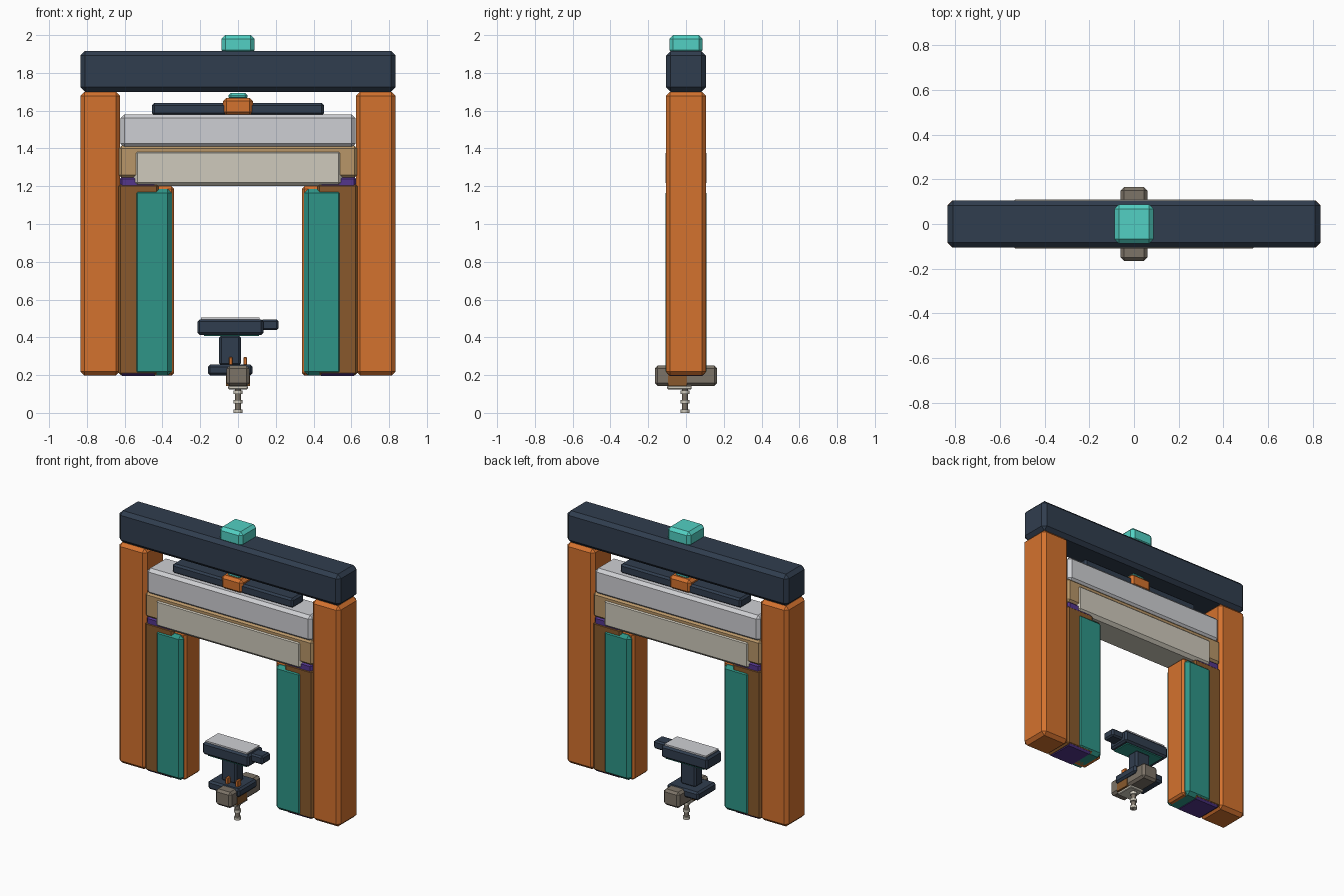
import bpy

cube = bpy.data.objects.get("Cube")
if cube:
    bpy.data.objects.remove(cube, do_unlink=True)


def material(name, rgb):
    """Flat material from a 0-255 display colour."""
    lin = [((c / 255 + 0.055) / 1.055) ** 2.4 for c in rgb]
    m = bpy.data.materials.new(name)
    m.use_nodes = True
    m.diffuse_color = (*lin, 1)
    m.node_tree.nodes["Principled BSDF"].inputs["Base Color"].default_value = (*lin, 1)
    return m


orange = material("burnt orange", (212, 114, 46))
teal = material("deep teal", (46, 149, 135))
navy = material("dark navy", (48, 61, 78))
aqua = material("light aqua", (82, 208, 195))
grey = material("pale grey", (206, 207, 211))
ivory = material("warm ivory", (207, 202, 188))
tan = material("tan", (184, 150, 104))
brown = material("brown", (136, 89, 44))
taupe = material("taupe", (124, 115, 103))
purple = material("purple", (84, 54, 140))


def box(name, mat, x, y, z, bevel=0.015):
    """Chamfered box from (min, max) ranges; a single y value means symmetric depth."""
    if not isinstance(y, tuple):
        y = (-y, y)
    spans = (x, y, z)
    bpy.ops.mesh.primitive_cube_add(size=1, location=[(a + b) / 2 for a, b in spans])
    ob = bpy.context.object
    ob.name = name
    ob.scale = [b - a for a, b in spans]
    bpy.ops.object.transform_apply(location=False, rotation=False, scale=True)
    ob.data.materials.append(mat)
    if bevel:
        mod = ob.modifiers.new("chamfer", "BEVEL")
        mod.width = bevel
        mod.segments = 1
    return ob


def pair(name, mat, x, y, z, bevel=0.015):
    """The same box on the left (+x) and right (-x)."""
    box("left_" + name, mat, x, y, z, bevel)
    box("right_" + name, mat, (-x[1], -x[0]), y, z, bevel)


# Outer frame
box("lintel", navy, (-0.835, 0.835), 0.106, (1.70, 1.915), 0.024)
box("lintel_cap", aqua, (-0.087, 0.087), 0.088, (1.90, 2.0), 0.02)
pair("outer_post", orange, (0.625, 0.835), 0.106, (0.197, 1.70), 0.022)

# Inner legs, nested layers
pair("leg_core", orange, (0.338, 0.56), 0.082, (0.198, 1.20), 0.014)
pair("leg_facing", teal, (0.35, 0.553), 0.109, (0.198, 1.185), 0.022)
pair("leg_backing", brown, (0.42, 0.633), 0.102, (0.20, 1.212), 0.012)
pair("leg_tongue", purple, (0.43, 0.625), 0.098, (0.195, 1.25), 0.012)

# Inner crossbeam
box("beam_panel", ivory, (-0.553, 0.553), 0.109, (1.20, 1.395), 0.02)
box("beam_body", tan, (-0.632, 0.632), 0.102, (1.245, 1.415), 0.015)
box("beam_top", grey, (-0.622, 0.622), 0.104, (1.405, 1.58), 0.02)
box("beam_ridge", navy, (-0.455, 0.455), 0.062, (1.575, 1.64), 0.012)
box("ridge_block", orange, (-0.08, 0.08), 0.075, (1.575, 1.668), 0.018)
box("ridge_cap", aqua, (-0.05, 0.05), 0.05, (1.66, 1.693), 0.012)

# Small pedestal table
box("table_base", navy, (-0.16, 0.077), 0.10, (0.198, 0.255), 0.012)
box("table_column", navy, (-0.10, 0.015), 0.042, (0.25, 0.41), 0.012)
box("table_underside", teal, (-0.18, 0.11), 0.065, (0.406, 0.415), 0)
box("table_slab", navy, (-0.215, 0.135), 0.08, (0.413, 0.495), 0.012)
box("table_top", grey, (-0.197, 0.115), 0.068, (0.493, 0.505), 0)
box("table_tab", navy, (0.12, 0.215), 0.045, (0.438, 0.494), 0.01)

# Cross block with clamps and pin under the table
box("cross_block", taupe, (-0.06, 0.06), 0.165, (0.142, 0.25), 0.015)
pair("clamp", brown, (0.04, 0.063), (-0.095, 0.005), (0.143, 0.20), 0)
pair("prong", orange, (0.028, 0.048), (-0.07, -0.03), (0.20, 0.295), 0.004)
box("under_plate", ivory, (-0.052, 0.052), (-0.10, 0.03), (0.125, 0.144), 0.004)


def disc(name, mat, radius, low, high):
    bpy.ops.mesh.primitive_cylinder_add(vertices=12, radius=radius, depth=high - low,
                                        location=(0, -0.005, (low + high) / 2))
    bpy.context.object.name = name
    bpy.context.object.data.materials.append(mat)


disc("pin_shaft", taupe, 0.015, 0.0, 0.13)
for i, low in enumerate((0.0, 0.05, 0.10)):
    disc(f"pin_collar_{i + 1}", ivory, 0.023, low, low + 0.018)
